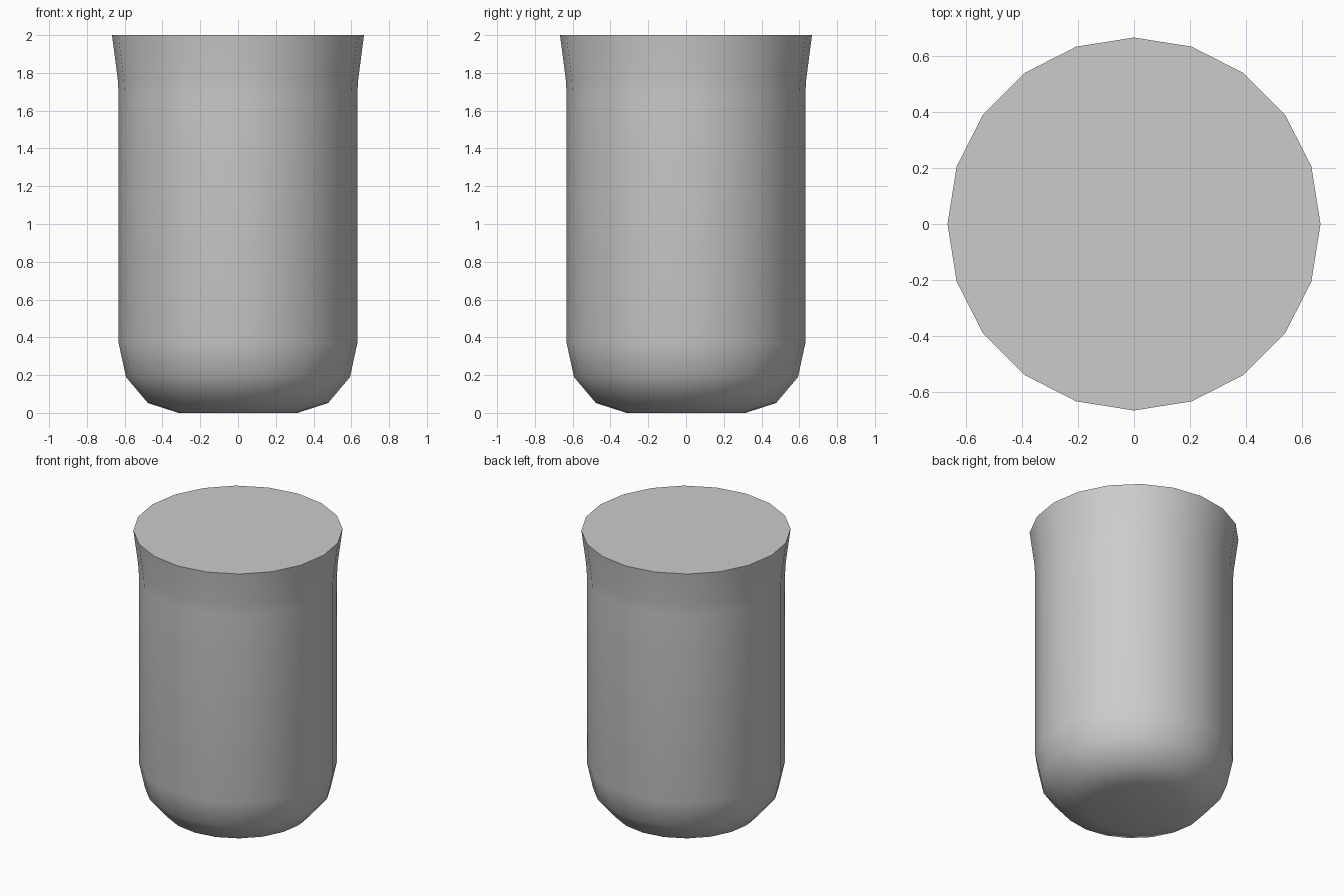
import bpy, bmesh, math

if "Cube" in bpy.data.objects:
    bpy.data.objects.remove(bpy.data.objects["Cube"])

SIDES = 20
# Outer profile from base to flared rim: (radius, height)
PROFILE = [(0.315, 0.0), (0.477, 0.052), (0.593, 0.19), (0.632, 0.37),
           (0.632, 1.69), (0.637, 1.77), (0.667, 2.0)]

bm = bmesh.new()
rings = []
for r, z in PROFILE:
    rings.append([bm.verts.new((r * math.cos(2 * math.pi * i / SIDES),
                                r * math.sin(2 * math.pi * i / SIDES), z))
                  for i in range(SIDES)])

# Walls
for low, high in zip(rings, rings[1:]):
    for i in range(SIDES):
        j = (i + 1) % SIDES
        bm.faces.new((low[i], low[j], high[j], high[i]))

# Flat base and flat top
bm.faces.new(rings[0][::-1])
bm.faces.new(rings[-1])

mesh = bpy.data.meshes.new("rounded_cup")
bm.to_mesh(mesh)
bm.free()
cup = bpy.data.objects.new("rounded_cup", mesh)
bpy.context.collection.objects.link(cup)

# Smooth body with a crisp top rim
bpy.context.view_layer.objects.active = cup
cup.select_set(True)
bpy.ops.object.shade_smooth_by_angle(angle=math.radians(45))
